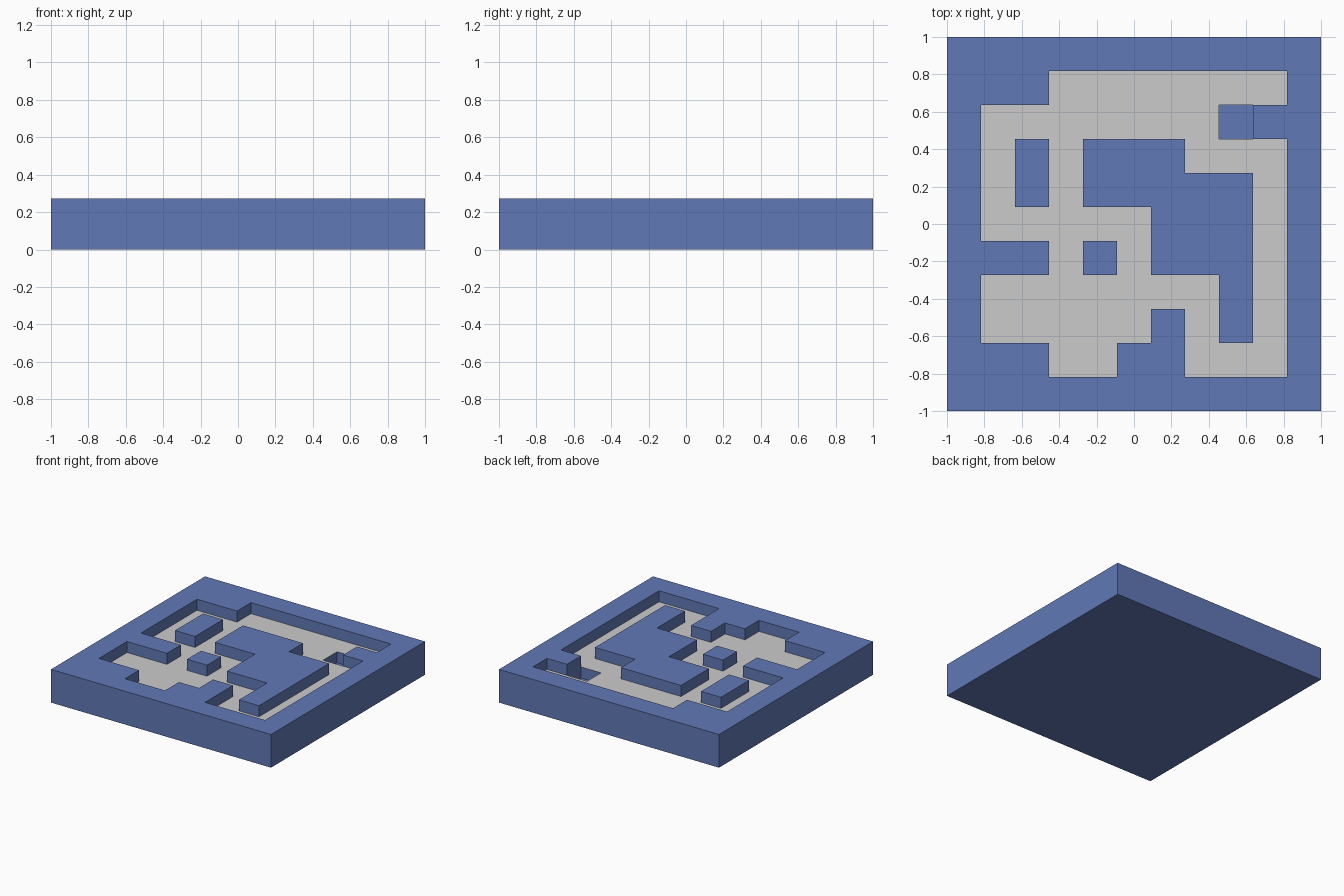
import bpy, bmesh, math

if "Cube" in bpy.data.objects:
    bpy.data.objects.remove(bpy.data.objects["Cube"])

# Maze plan seen from above: # wall, . floor, O pit
PLAN = ["###########",
        "###.......#",
        "#.......O##",
        "#.#.###...#",
        "#.#.#####.#",
        "#.....###.#",
        "###.#.###.#",
        "#.......#.#",
        "#.....#.#.#",
        "###..##...#",
        "###########"]
N = len(PLAN)
CELL = 2 / N
LEVEL = {"#": 1.5 * CELL, ".": 1.0 * CELL, "O": 0.5 * CELL}


def height(col, row):
    inside = 0 <= col < N and 0 <= row < N
    return LEVEL[PLAN[row][col]] if inside else 0.0


def corners(col, row):
    x, y = -1 + col * CELL, 1 - row * CELL
    return [(x, y), (x, y - CELL), (x + CELL, y - CELL), (x + CELL, y)]


def add_face(bm, points):
    bm.faces.new([bm.verts.new(p) for p in points])


def finish(bm, name, colour=None):
    # Weld the cells and merge flat neighbours into clean panels
    bmesh.ops.remove_doubles(bm, verts=bm.verts, dist=1e-4)
    bmesh.ops.dissolve_limit(bm, angle_limit=math.radians(1),
                             verts=bm.verts, edges=bm.edges)
    mesh = bpy.data.meshes.new(name)
    bm.to_mesh(mesh)
    bm.free()
    obj = bpy.data.objects.new(name, mesh)
    bpy.context.collection.objects.link(obj)
    if colour:
        mat = bpy.data.materials.new(name + "_colour")
        mat.diffuse_color = colour
        mat.use_nodes = True
        mat.node_tree.nodes["Principled BSDF"].inputs["Base Color"].default_value = mat.diffuse_color
        mesh.materials.append(mat)


block, floor = bmesh.new(), bmesh.new()
# Side of each cell and the neighbour beyond it: left, front, right, back
SIDES = [(-1, 0), (0, 1), (1, 0), (0, -1)]
for row in range(N):
    for col in range(N):
        top, pts = height(col, row), corners(col, row)
        # Cell tops: the corridors belong to the grey floor
        target = floor if PLAN[row][col] == "." else block
        add_face(target, [(x, y, top) for x, y in pts])
        # Vertical faces wherever the neighbour is lower
        for i, (dc, dr) in enumerate(SIDES):
            low = height(col + dc, row + dr)
            if low < top - 1e-6:
                (ax, ay), (bx, by) = pts[i], pts[(i + 1) % 4]
                add_face(block, [(ax, ay, top), (ax, ay, low),
                                 (bx, by, low), (bx, by, top)])
        # Underside
        add_face(block, [(x, y, 0) for x, y in reversed(pts)])

finish(block, "maze_block", (0.12, 0.19, 0.47, 1))
finish(floor, "maze_floor")
